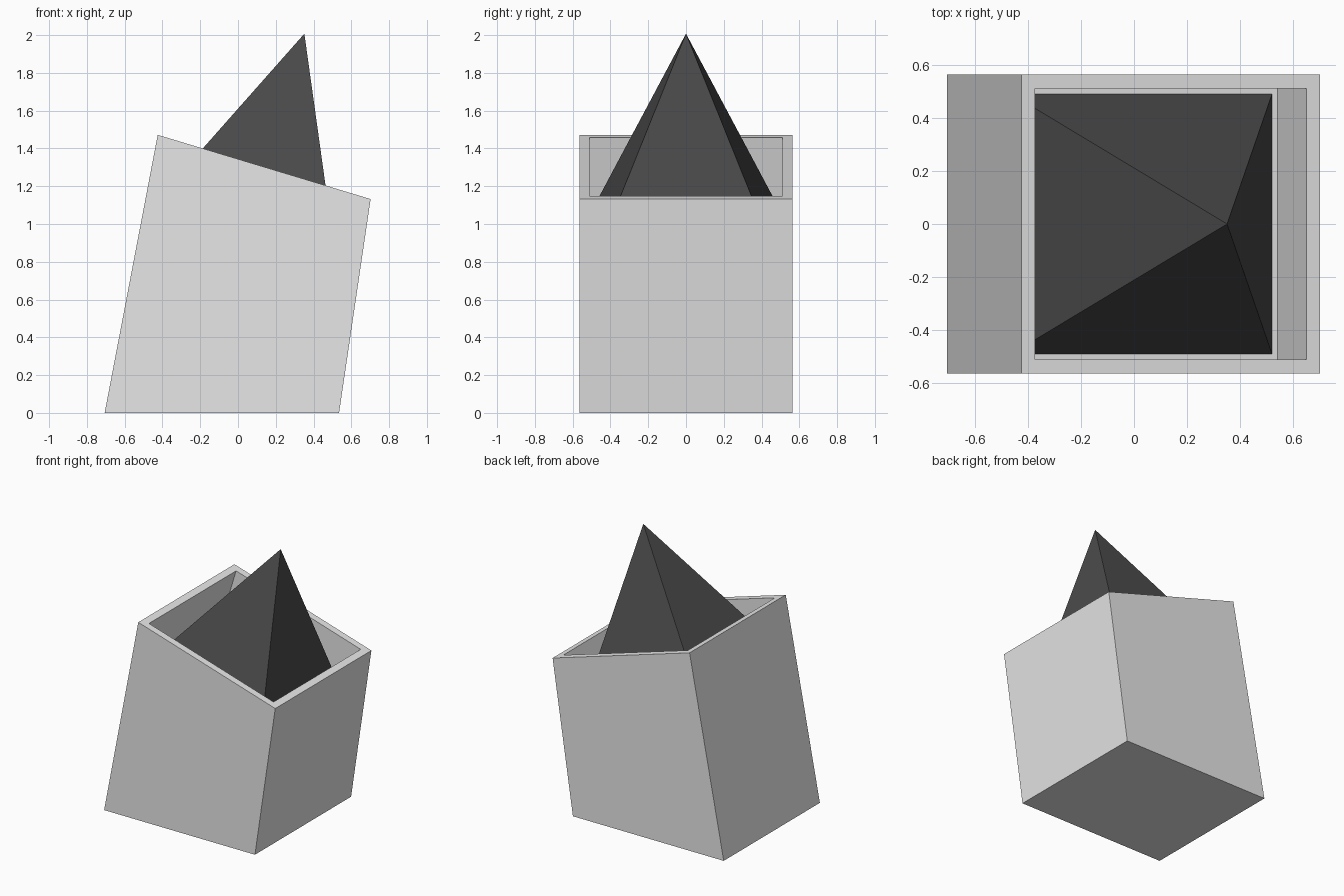
import bpy
import bmesh
from mathutils import Vector

cube = bpy.data.objects.get("Cube")
if cube:
    bpy.data.objects.remove(cube, do_unlink=True)


def make_material(name, value):
    mat = bpy.data.materials.new(name)
    mat.use_nodes = True
    colour = (value, value, value, 1)
    mat.diffuse_color = colour
    mat.node_tree.nodes["Principled BSDF"].inputs["Base Color"].default_value = colour
    return mat


def make_object(name, bm, mat):
    mesh = bpy.data.meshes.new(name)
    bmesh.ops.recalc_face_normals(bm, faces=bm.faces)
    bm.to_mesh(mesh)
    bm.free()
    mesh.materials.append(mat)
    obj = bpy.data.objects.new(name, mesh)
    bpy.context.collection.objects.link(obj)
    return obj


light_grey = make_material("light grey", 0.8)
dark_grey = make_material("dark grey", 0.07)

# Leaning box: side profile extruded from front to back
HALF_DEPTH = 0.565
profile = [(-0.706, 0), (0.535, 0), (0.702, 1.132), (-0.425, 1.472)]
box = bmesh.new()
front = box.faces.new([box.verts.new((x, -HALF_DEPTH, z)) for x, z in profile])
extruded = bmesh.ops.extrude_face_region(box, geom=[front], use_keep_orig=True)
moved = [g for g in extruded["geom"] if isinstance(g, bmesh.types.BMVert)]
bmesh.ops.translate(box, verts=moved, vec=(0, 2 * HALF_DEPTH, 0))
bmesh.ops.recalc_face_normals(box, faces=box.faces)

# Rim, then a recess sunk at right angles to the sloping top
top = max(box.faces, key=lambda f: f.calc_center_median().z)
up = top.normal.copy()
bmesh.ops.inset_region(box, faces=[top], thickness=0.075)
walls = bmesh.ops.extrude_discrete_faces(box, faces=[top])
floor = walls["faces"][0]
bmesh.ops.translate(box, verts=floor.verts, vec=up * -0.38)

# Narrow floor margin around the spike
bmesh.ops.inset_region(box, faces=[floor], thickness=0.03)
corners = [v.co.copy() for v in floor.verts]
bmesh.ops.delete(box, geom=[floor], context='FACES_ONLY')
make_object("leaning_box", box, light_grey)

# Four-sided spike rising from the recess floor
spike = bmesh.new()
base = [spike.verts.new(c) for c in corners]
apex = spike.verts.new(sum(corners, Vector()) / len(corners) + up * 1.117)
for i, vert in enumerate(base):
    spike.faces.new((vert, base[(i + 1) % len(base)], apex))
make_object("spike", spike, dark_grey)
